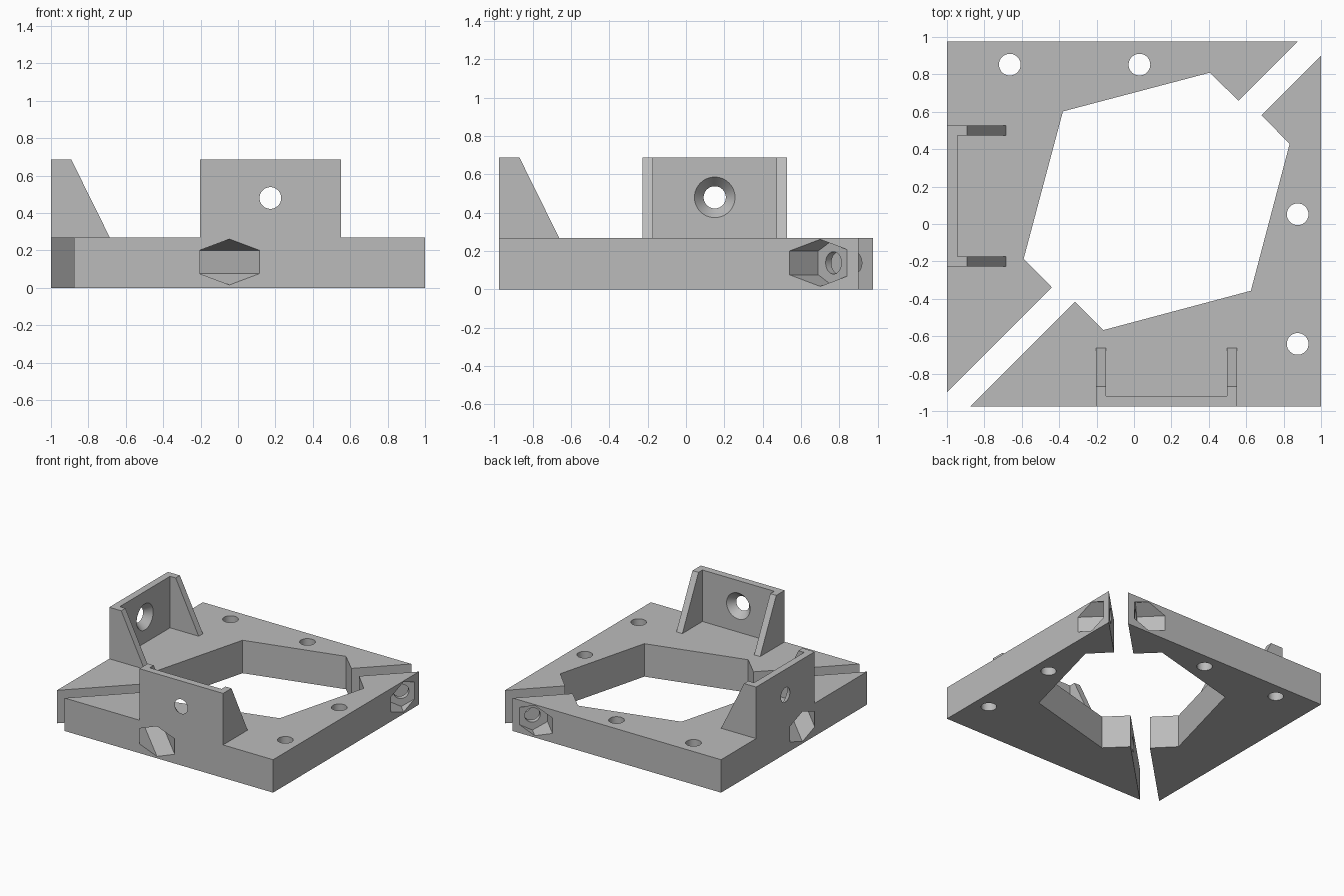
import bpy, bmesh, math
from mathutils import Matrix, Vector

default = bpy.data.objects.get("Cube")
if default:
    bpy.data.objects.remove(default, do_unlink=True)

grey = bpy.data.materials.new("plain_grey")
grey.use_nodes = True
colour = (0.5, 0.5, 0.5, 1)
grey.diffuse_color = colour
grey.node_tree.nodes["Principled BSDF"].inputs["Base Color"].default_value = colour

THICK, TOP = 0.268, 0.687
EDGE = 0.977             # half depth of the whole assembly
WALL = 0.057
BORE = 0.058
BOLT_Z = 0.138


def to_object(name, bm):
    bmesh.ops.recalc_face_normals(bm, faces=bm.faces)
    mesh = bpy.data.meshes.new(name)
    bm.to_mesh(mesh)
    bm.free()
    mesh.materials.append(grey)
    obj = bpy.data.objects.new(name, mesh)
    bpy.context.collection.objects.link(obj)
    return obj


def prism(name, points, depth, origin, u, v):
    """Extrude a 2D outline, drawn on axes u and v, along u x v."""
    u, v, o = Vector(u), Vector(v), Vector(origin)
    bm = bmesh.new()
    face = bm.faces.new([bm.verts.new(o + u * a + v * b) for a, b in points])
    new = bmesh.ops.extrude_face_region(bm, geom=[face])["geom"]
    move = u.cross(v).normalized() * depth
    bmesh.ops.translate(bm, vec=move, verts=[g for g in new if isinstance(g, bmesh.types.BMVert)])
    return to_object(name, bm)


def cone(name, centre, axis, r1, r2, depth):
    bm = bmesh.new()
    turn = Vector(axis).to_track_quat("Z", "Y").to_matrix().to_4x4()
    bmesh.ops.create_cone(bm, cap_ends=True, segments=48, radius1=r1, radius2=r2,
                          depth=depth, matrix=Matrix.Translation(centre) @ turn)
    return to_object(name, bm)


def combine(target, tool, operation):
    tool.hide_render = True
    mod = target.modifiers.new(operation.lower(), "BOOLEAN")
    mod.operation, mod.solver, mod.object = operation, "EXACT", tool
    bpy.context.view_layer.objects.active = target
    bpy.ops.object.modifier_apply(modifier=mod.name)
    bpy.data.objects.remove(tool, do_unlink=True)


X, Y, Z = (1, 0, 0), (0, 1, 0), (0, 0, 1)

# Plate with notched inner edge and diagonal split face
outline = [(1, -EDGE), (1, 0.9), (0.682, 0.582), (0.832, 0.428), (0.625, -0.357),
           (-0.163, -0.567), (-0.316, -0.416), (-0.877, -EDGE)]
half = prism("front_half", outline, THICK, (0, 0, 0), X, Y)

# Upright bracket: wall and two sloping gussets
left, right = -0.204, 0.55
wall = [(left, THICK), (right, THICK), (right, TOP), (left, TOP)]
combine(half, prism("wall", wall, WALL, (0, -EDGE + WALL, 0), X, Z), "UNION")
gusset = [(-EDGE, THICK), (-0.662, THICK), (-0.869, TOP), (-EDGE, TOP)]
for x in (left, right - 0.054):
    combine(half, prism("gusset", gusset, 0.054, (x, 0, 0), Y, Z), "UNION")

# Countersunk hole in the wall, wide on the inside
slope, extra = (0.106 - BORE) / WALL, 0.01
combine(half, cone("countersink", (0.173, -EDGE + WALL / 2, 0.48), Y, BORE - slope * extra,
                   0.106 + slope * extra, WALL + 2 * extra), "DIFFERENCE")

# Vertical mounting holes
for y in (0.052, -0.641):
    combine(half, cone("mount_hole", (0.875, y, THICK / 2), Z, BORE, BORE, 1), "DIFFERENCE")

# Hexagonal nut pockets and bolt bores, square to the split face
outward = Vector((1, -1, 0)).normalized()
along = Vector((1, 1, 0)).normalized()
hexagon = [(0, 0.1225), (-0.1125, 0.0625), (-0.1125, -0.0625),
           (0, -0.1225), (0.1125, -0.0625), (0.1125, 0.0625)]
for total in (-1.022, 1.70):
    floor = Vector(((total + 0.16) / 2, (total - 0.16) / 2, BOLT_Z))
    combine(half, prism("nut_pocket", hexagon, 1, floor, along, Z), "DIFFERENCE")
    combine(half, cone("bolt_bore", floor, outward, BORE, BORE, 0.2), "DIFFERENCE")

# Second half: reflected across the diagonal and slid along it
bm = bmesh.new()
bm.from_mesh(half.data)
slide = 1 - EDGE
for vert in bm.verts:
    x, y, z = vert.co
    vert.co = (y - slide, x - slide, z)
bmesh.ops.reverse_faces(bm, faces=bm.faces)
other = to_object("back_half", bm)

# Smooth the bores, keep every other edge crisp
for obj in (half, other):
    bpy.ops.object.select_all(action="DESELECT")
    obj.select_set(True)
    bpy.context.view_layer.objects.active = obj
    bpy.ops.object.shade_smooth_by_angle(angle=math.radians(25))
